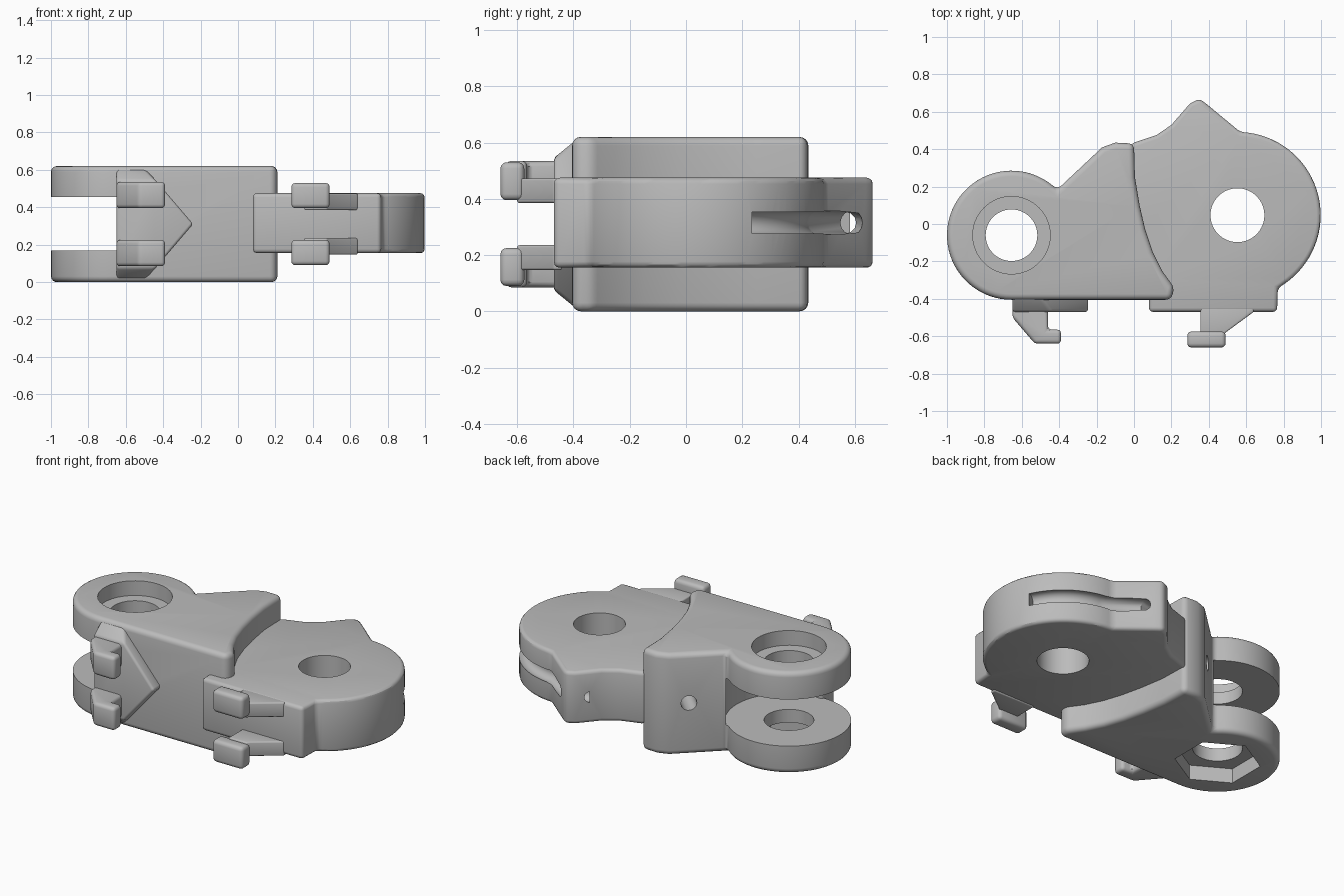
import bpy, bmesh, math
from mathutils import Vector

cube = bpy.data.objects.get("Cube")
if cube:
    bpy.data.objects.remove(cube, do_unlink=True)

MID = 0.31                      # mirror height of the whole link
EAR = Vector((-0.655, -0.06))   # fork pivot
KNUCKLE = Vector((0.553, 0.047))  # tongue pivot

grey = bpy.data.materials.new("plain_grey")
grey.use_nodes = True
grey.diffuse_color = (0.5, 0.5, 0.5, 1)
grey.node_tree.nodes["Principled BSDF"].inputs["Base Color"].default_value = (0.5, 0.5, 0.5, 1)


def arc(centre, radius, start, end, steps):
    """Points along a circular arc, angles in degrees."""
    pts = []
    for i in range(steps + 1):
        a = math.radians(start + (end - start) * i / steps)
        pts.append((centre[0] + radius * math.cos(a), centre[1] + radius * math.sin(a)))
    return pts


def finish(name, bm, bevel=0.0, segments=3):
    """Round the sharp edges and turn the bmesh into an object."""
    bmesh.ops.recalc_face_normals(bm, faces=bm.faces)
    if bevel:
        sharp = [e for e in bm.edges if e.calc_face_angle(0) > math.radians(28)]
        bmesh.ops.bevel(bm, geom=sharp, offset=bevel, segments=segments,
                        profile=0.5, affect='EDGES', clamp_overlap=True)
    mesh = bpy.data.meshes.new(name)
    bm.to_mesh(mesh)
    bm.free()
    mesh.materials.append(grey)
    obj = bpy.data.objects.new(name, mesh)
    bpy.context.collection.objects.link(obj)
    return obj


def prism(name, outline, z0, z1, bevel=0.0, segments=3):
    """Extrude a plan outline between two heights."""
    bm = bmesh.new()
    base = bm.faces.new([bm.verts.new((x, y, z0)) for x, y in outline])
    ext = bmesh.ops.extrude_face_region(bm, geom=[base])
    for v in ext["geom"]:
        if isinstance(v, bmesh.types.BMVert):
            v.co.z = z1
    return finish(name, bm, bevel, segments)


def drum(name, centre, radius, z0, z1, sides=64, turn=0):
    return prism(name, arc(centre, radius, turn, turn + 360, sides)[:-1], z0, z1)


def activate(obj):
    bpy.ops.object.select_all(action='DESELECT')
    obj.select_set(True)
    bpy.context.view_layer.objects.active = obj


def cut(obj, cutter):
    mod = obj.modifiers.new("cut", 'BOOLEAN')
    mod.operation = 'DIFFERENCE'
    mod.solver = 'EXACT'
    mod.object = cutter
    activate(obj)
    bpy.ops.object.modifier_apply(modifier=mod.name)
    bpy.data.objects.remove(cutter, do_unlink=True)


def tube(name, path, radius):
    """Closed round tube along a path, used as a channel cutter."""
    curve = bpy.data.curves.new(name, 'CURVE')
    curve.dimensions = '3D'
    curve.bevel_depth = radius
    curve.bevel_resolution = 5
    curve.use_fill_caps = True
    spline = curve.splines.new('POLY')
    spline.points.add(len(path) - 1)
    for p, (x, y) in zip(spline.points, path):
        p.co = (x, y, MID + 0.005, 1)
    obj = bpy.data.objects.new(name, curve)
    bpy.context.collection.objects.link(obj)
    activate(obj)
    bpy.ops.object.convert(target='MESH')
    return bpy.context.view_layer.objects.active


def pair(name, outline, z0, z1, bevel):
    """The same prism above and below the mid height."""
    return [prism("upper_" + name, outline, z0, z1, bevel),
            prism("lower_" + name, outline, 2 * MID - z1, 2 * MID - z0, bevel)]


parts = []

# Fork body with two round ears
outline = arc(EAR, 0.345, 45, 270, 44)
outline += [(0.2, -0.405), (0.215, -0.34), (0.15, -0.25), (0.1, -0.15), (0.06, -0.03),
            (0.03, 0.1), (0.005, 0.25), (0.0, 0.43), (-0.1, 0.435), (-0.17, 0.41)]
body = prism("fork_body", outline, 0, 0.62, 0.035, 4)
cut(body, drum("ear_gap", EAR, 0.355, 0.17, 0.455))
cut(body, drum("pin_hole", EAR, 0.138, -0.1, 0.8))
cut(body, drum("screw_recess", EAR, 0.207, 0.53, 0.8))
cut(body, drum("nut_recess", EAR, 0.24, -0.1, 0.09, 6, 30))
cut(body, tube("cord_hole", [(-0.32, 0.4), (-0.12, 0.2)], 0.045))
parts.append(body)

# Tongue with round knuckle, back bump and front foot
outline = [(0.08, -0.47), (0.765, -0.47)]
outline += arc(KNUCKLE, 0.445, -61, 88, 34)
outline += [(0.39, 0.64), (0.35, 0.67), (0.3, 0.645), (0.2, 0.53), (0.12, 0.475),
            (0.0, 0.435), (-0.05, 0.4), (-0.05, -0.1), (0.08, -0.3)]
tongue = prism("knuckle_tongue", outline, 0.155, 0.475, 0.022)
cut(tongue, drum("knuckle_hole", KNUCKLE, 0.144, 0, 0.8))
channel = arc(KNUCKLE, 0.43, 25, 84, 16) + [(0.42, 0.59), (0.25, 0.56)]
cut(tongue, tube("cord_channel", channel, 0.042))
parts.append(tongue)

# Pointed tapered pad in front of the fork
bm = bmesh.new()
for y, half, shoulder in ((-0.39, 0.3, -0.5), (-0.47, 0.235, -0.44)):
    for x, z in ((-0.65, half), (shoulder, half), (-0.24, 0)):
        for side in (1, -1) if z else (1,):
            bm.verts.new((x, y, MID + side * z))
bmesh.ops.convex_hull(bm, input=bm.verts)
bmesh.ops.dissolve_limit(bm, angle_limit=0.02, verts=bm.verts, edges=bm.edges)
parts.append(finish("pointed_pad", bm, 0.015))

# Hooks on the pad
hook = [(-0.65, -0.42), (-0.65, -0.5), (-0.53, -0.64), (-0.39, -0.64),
        (-0.39, -0.565), (-0.46, -0.565), (-0.46, -0.42)]
parts += pair("pad_hook", hook, 0.395, 0.535, 0.02)

# Arms and tips on the tongue foot
arm = [(0.355, -0.44), (0.355, -0.6), (0.475, -0.6), (0.49, -0.58), (0.64, -0.47), (0.64, -0.44)]
parts += pair("foot_arm", arm, 0.385, 0.473, 0.008)
tip = [(0.285, -0.66), (0.49, -0.66), (0.49, -0.575), (0.285, -0.575)]
parts += pair("foot_tip", tip, 0.395, 0.53, 0.022)

# Smooth shading with crisp edges
for obj in parts:
    activate(obj)
    bpy.ops.object.shade_smooth_by_angle(angle=math.radians(30))
